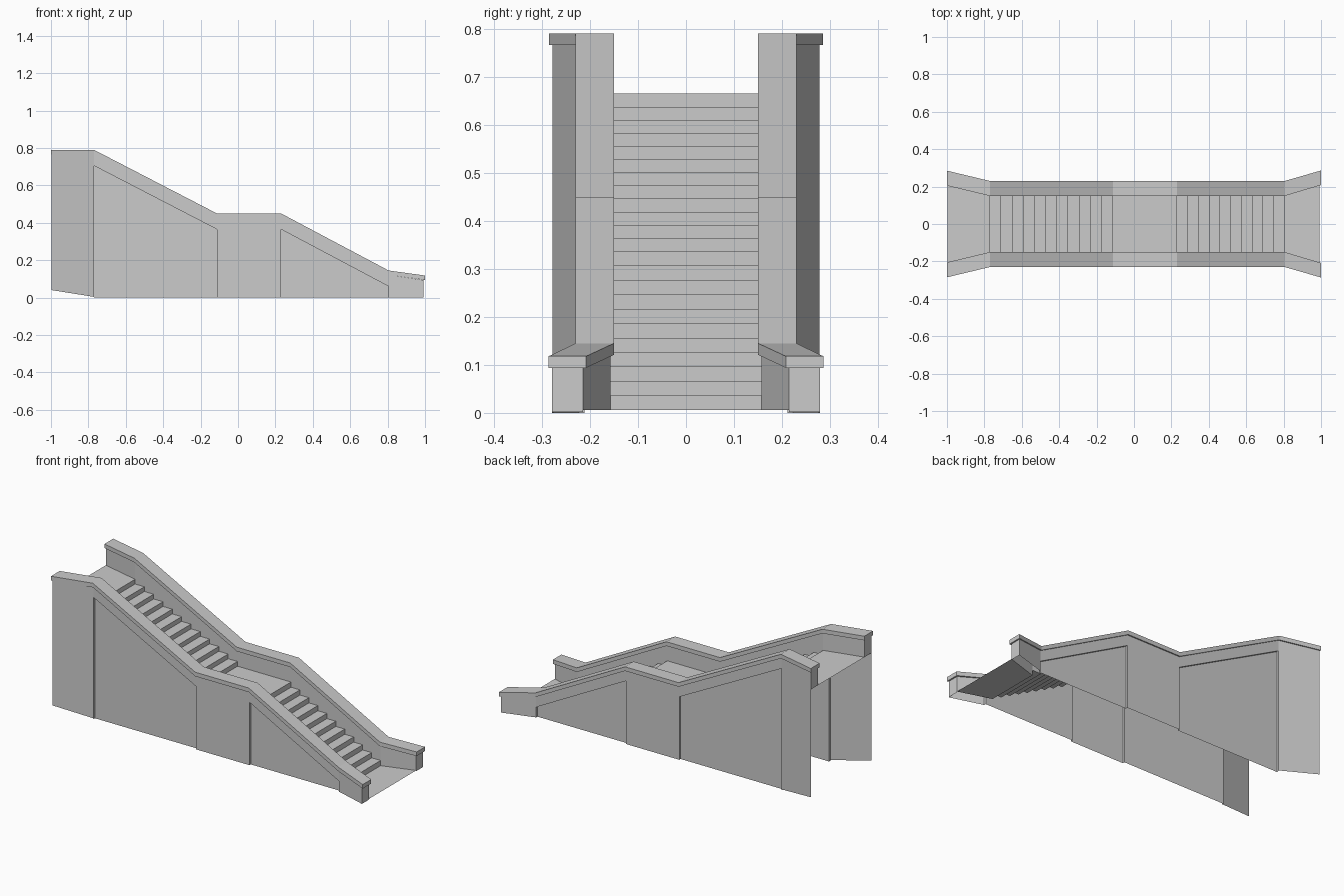
import bpy, bmesh
from mathutils import Vector

if "Cube" in bpy.data.objects:
    bpy.data.objects.remove(bpy.data.objects["Cube"])

# Shared dimensions
X = [-1.0, -0.77, -0.113, 0.23, 0.805, 1.0]          # profile break points
TOP = [0.79, 0.79, 0.45, 0.45, 0.145, 0.118]         # coping top heights
Y_IN = [0.205, 0.15, 0.15, 0.15, 0.15, 0.208]        # coping inner line
Y_OUT = [0.285, 0.23, 0.23, 0.23, 0.23, 0.286]       # coping outer line
CAP, LIP, RECESS = 0.024, 0.007, 0.012
XW = [-0.996] + X[1:5] + [0.992]                     # wall ends sit inside coping
UNDER = [z - CAP for z in TOP]
WI = [y + LIP for y in Y_IN]
WO = [y - LIP for y in Y_OUT]
LOW, MID, HIGH = 0.006, 0.337, 0.665                 # landing heights


def make(name, faces, mirror=True):
    """Build a mesh from (points, facing direction) pairs."""
    bm = bmesh.new()
    for pts, facing in faces:
        f = bm.faces.new([bm.verts.new(p) for p in pts])
        f.normal_update()
        if f.normal.dot(Vector(facing)) < 0:
            f.normal_flip()
    bmesh.ops.remove_doubles(bm, verts=bm.verts, dist=1e-5)
    me = bpy.data.meshes.new(name)
    bm.to_mesh(me)
    bm.free()
    ob = bpy.data.objects.new(name, me)
    bpy.context.collection.objects.link(ob)
    if mirror:
        m = ob.modifiers.new("mirror", 'MIRROR')
        m.use_axis = (False, True, False)
        m.use_mirror_merge = False
    return ob


UP, DOWN, OUT, IN = (0, 0, 1), (0, 0, -1), (0, 1, 0), (0, -1, 0)
LEFT, RIGHT = (-1, 0, 0), (1, 0, 0)

# Coping: rectangular section swept along the profile
rings = [[(x, a, z), (x, b, z), (x, b, z - CAP), (x, a, z - CAP)]
         for x, a, b, z in zip(X, Y_IN, Y_OUT, TOP)]
faces = [(rings[0], LEFT), (rings[-1], RIGHT)]
for r, s in zip(rings, rings[1:]):
    for k, d in enumerate((UP, OUT, DOWN, IN)):
        j = (k + 1) % 4
        faces.append(([r[k], r[j], s[j], s[k]], d))
make("coping", faces)

# Outer wall: flared ends, central pier and two recessed panels
faces = []
for i, base in ((0, (0.04, 0.004)), (2, (0, 0)), (4, (0, 0))):
    faces.append(([(XW[i], WO[i], base[0]), (XW[i + 1], WO[i + 1], base[1]),
                   (XW[i + 1], WO[i + 1], UNDER[i + 1]), (XW[i], WO[i], UNDER[i])], OUT))
for i in (1, 3):
    x0, x1, y = XW[i], XW[i + 1], WO[i]
    z0, z1, yr = TOP[i] - 0.085, TOP[i + 1] - 0.085, WO[i] - RECESS
    faces += [
        ([(x0, y, z0), (x1, y, z1), (x1, y, UNDER[i + 1]), (x0, y, UNDER[i])], OUT),
        ([(x0, yr, 0), (x1, yr, 0), (x1, yr, z1), (x0, yr, z0)], OUT),
        ([(x0, y, z0), (x1, y, z1), (x1, yr, z1), (x0, yr, z0)], DOWN),
        ([(x0, y, 0), (x0, yr, 0), (x0, yr, z0), (x0, y, z0)], RIGHT),
        ([(x1, y, 0), (x1, yr, 0), (x1, yr, z1), (x1, y, z1)], LEFT)]
make("outer_wall", faces)

# End faces of the walls
faces = []
for i, base, d in ((0, HIGH, LEFT), (5, 0.002, RIGHT)):
    faces.append(([(XW[i], WI[i], base), (XW[i], WO[i], base),
                   (XW[i], WO[i], UNDER[i]), (XW[i], WI[i], UNDER[i])], d))
make("wall_ends", faces)


# Stair profile running down from the upper landing
def flight(x0, x1, z0, z1, risers):
    pts = []
    for k in range(risers):
        x = x0 + (x1 - x0) * k / (risers - 1)
        pts += [(x, z0 + (z1 - z0) * k / risers), (x, z0 + (z1 - z0) * (k + 1) / risers)]
    return pts


steps = flight(X[1], X[2], HIGH, MID, 12) + flight(X[3], X[4], MID, LOW, 11)

# Inner parapet walls down to the steps
profile = [(x, WI[1], z) for x, z in steps]
profile += [(XW[i], WI[i], UNDER[i]) for i in (4, 3, 2, 1)]
faces = [(profile, IN)]
for i, j, z in ((0, 1, HIGH), (5, 4, LOW)):
    faces.append(([(XW[i], WI[i], z), (XW[j], WI[j], z),
                   (XW[j], WI[j], UNDER[j]), (XW[i], WI[i], UNDER[i])], IN))
make("inner_wall", faces)

# Treads, risers and landings as one folded sheet, flared at both ends
path = [(XW[0], WI[0], HIGH)] + [(x, WI[1], z) for x, z in steps] + [(XW[5], WI[5], LOW)]
faces = [([(a[0], -a[1], a[2]), (b[0], -b[1], b[2]), b, a], (1, 0, 1))
         for a, b in zip(path, path[1:])]
make("stairs", faces, mirror=False)
